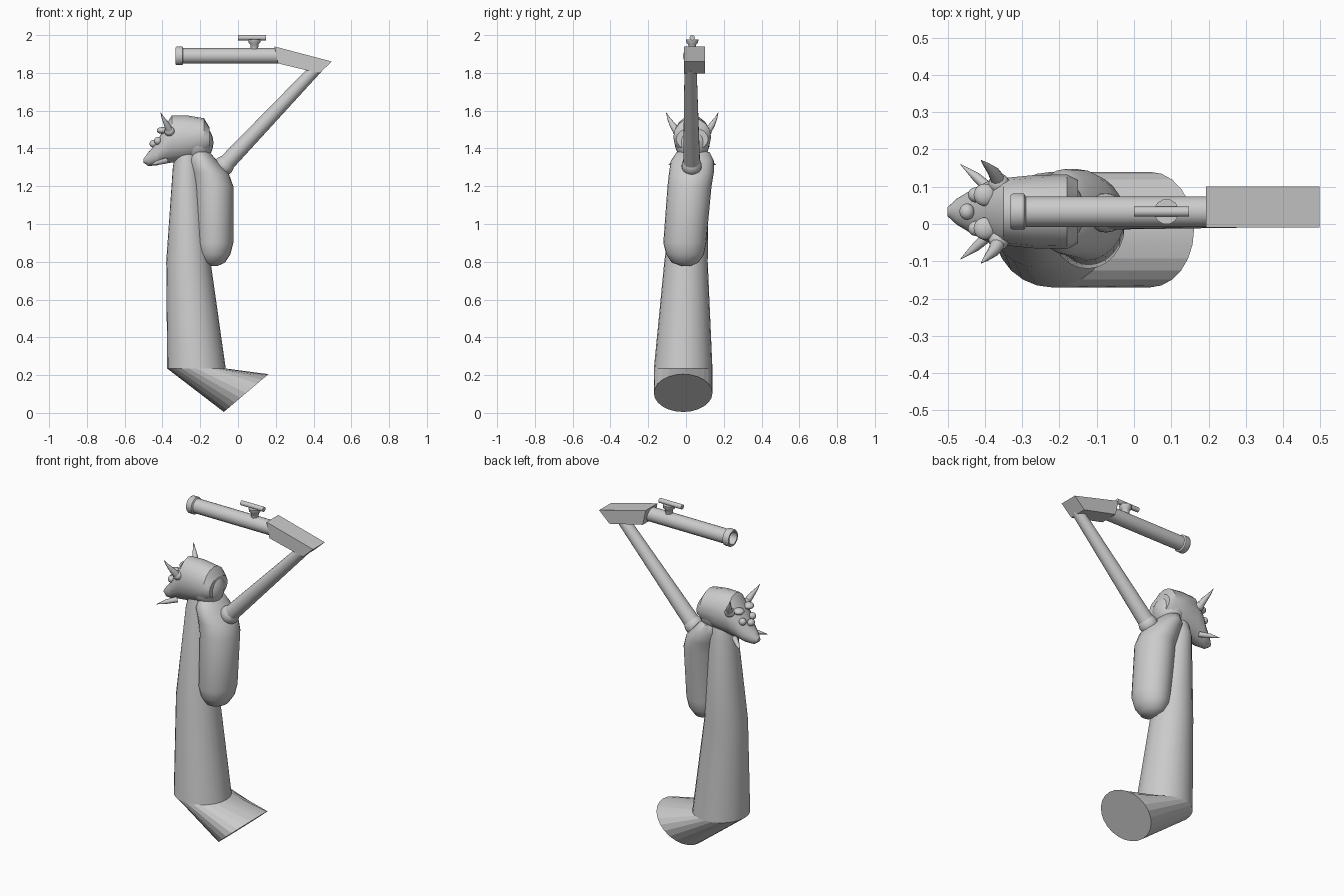
import bpy, bmesh, math
from mathutils import Vector

cube = bpy.data.objects.get("Cube")
if cube:
    bpy.data.objects.remove(cube, do_unlink=True)

grey = bpy.data.materials.new("plain grey")
grey.use_nodes = True
grey.diffuse_color = (0.6, 0.6, 0.6, 1)
grey.node_tree.nodes["Principled BSDF"].inputs["Base Color"].default_value = (0.6, 0.6, 0.6, 1)
MID = 0.033  # sideways centre line of the head and launcher


def finish(name, bm, angle=40):
    bmesh.ops.recalc_face_normals(bm, faces=bm.faces)
    mesh = bpy.data.meshes.new(name)
    bm.to_mesh(mesh)
    bm.free()
    ob = bpy.data.objects.new(name, mesh)
    bpy.context.collection.objects.link(ob)
    mesh.materials.append(grey)
    if angle:
        bpy.ops.object.select_all(action='DESELECT')
        ob.select_set(True)
        bpy.context.view_layer.objects.active = ob
        bpy.ops.object.shade_smooth_by_angle(angle=math.radians(angle))
    return ob


def loft(name, rings, angle=40):
    """Skin a list of point rings and cap both ends."""
    bm = bmesh.new()
    loops = [[bm.verts.new(p) for p in ring] for ring in rings]
    n = len(loops[0])
    for a, b in zip(loops, loops[1:]):
        for i in range(n):
            j = (i + 1) % n
            bm.faces.new((a[i], a[j], b[j], b[i]))
    bm.faces.new(loops[0])
    bm.faces.new(loops[-1])
    return finish(name, bm, angle)


def ellipse(c, u, v, n=24):
    c, u, v = Vector(c), Vector(u), Vector(v)
    return [c + u * math.cos(2 * math.pi * i / n) + v * math.sin(2 * math.pi * i / n)
            for i in range(n)]


def level(x0, x1, y0, y1, z):
    """Horizontal ring given by its extents."""
    return ellipse(((x0 + x1) / 2, (y0 + y1) / 2, z), ((x1 - x0) / 2, 0, 0), (0, (y1 - y0) / 2, 0))


def tube(name, path, n=20):
    """Round bar along (point, radius) pairs, squared to its overall direction."""
    d = (Vector(path[-1][0]) - Vector(path[0][0])).normalized()
    u = d.orthogonal().normalized()
    v = d.cross(u)
    return loft(name, [ellipse(p, u * r, v * r, n) for p, r in path])


def ball(name, c, size):
    bm = bmesh.new()
    bmesh.ops.create_uvsphere(bm, u_segments=20, v_segments=12, radius=1)
    for v in bm.verts:
        v.co = Vector(c) + Vector([a * b for a, b in zip(v.co, size)])
    return finish(name, bm, 60)


# Robe and the slanted foot flare beneath it
hem = level(-0.375, -0.065, -0.17, 0.14, 0.235)
loft("robe", [hem,
              level(-0.38, -0.145, -0.115, 0.115, 0.8),
              level(-0.345, -0.2, -0.05, 0.12, 1.3),
              level(-0.33, -0.21, -0.03, 0.1, 1.38)], 30)
loft("foot_flare", [hem, ellipse((0.043, -0.015, 0.105), (0.118, 0, 0.1), (0, 0.155, 0))], 8)

# Back pack: a leaning capsule that narrows to a shoulder at the top
loft("back_pack", [level(-0.15, -0.11, -0.02, 0.02, 0.777),
                   level(-0.19, -0.07, -0.075, 0.065, 0.795),
                   level(-0.215, -0.04, -0.105, 0.095, 0.84),
                   level(-0.225, -0.025, -0.12, 0.107, 0.9),
                   level(-0.235, -0.025, -0.098, 0.135, 1.2),
                   level(-0.25, -0.05, -0.09, 0.147, 1.27),
                   level(-0.265, -0.11, -0.08, 0.147, 1.335),
                   level(-0.25, -0.15, -0.05, 0.125, 1.38),
                   level(-0.22, -0.18, 0.01, 0.06, 1.398)], 50)

# Arm and elbow block
ball("shoulder_ball", (-0.075, 0.03, 1.308), (0.053, 0.053, 0.053))
tube("arm", [((-0.075, 0.03, 1.308), 0.045), ((0.42, 0.024, 1.83), 0.032)])
side = [(0.193, 1.94), (0.497, 1.86), (0.43, 1.798), (0.212, 1.85)]
loft("elbow_block", [[(x, y, z) for x, z in side] for y in (-0.01, 0.1)], 0)

# Launcher barrel with a hollow flared muzzle
profile = [(0.22, 0.041), (-0.29, 0.041), (-0.295, 0.049), (-0.325, 0.049),
           (-0.331, 0.045), (-0.331, 0.036), (-0.28, 0.033)]
tube("barrel", [((x, MID, 1.89), r) for x, r in profile])
tube("handle_post", [((0.087, MID, 1.925), 0.02), ((0.087, MID, 1.95), 0.022),
                     ((0.087, MID, 1.96), 0.032), ((0.087, MID, 1.978), 0.034)], 12)
tube("handle_bar", [((0.0, MID, 1.986), 0.014), ((0.147, MID, 1.986), 0.014)], 12)

# Head: skull, crested cap and beaked face
ball("skull", (-0.215, MID, 1.43), (0.085, 0.092, 0.1))


def slab(x, lo, hi, half, lean=0.0):
    """Rounded upright section of the head."""
    return ellipse((x, MID, (lo + hi) / 2), (lean, 0, (hi - lo) / 2), (0, half, 0), 16)


loft("head", [slab(-0.5, 1.325, 1.345, 0.012),
              slab(-0.475, 1.307, 1.38, 0.035),
              slab(-0.43, 1.31, 1.43, 0.062),
              slab(-0.395, 1.32, 1.505, 0.08),
              slab(-0.35, 1.325, 1.575, 0.09),
              slab(-0.27, 1.335, 1.575, 0.098),
              slab(-0.18, 1.36, 1.56, 0.1),
              slab(-0.15, 1.39, 1.51, 0.085)], 30)

# Paired features of the face
for s, label in ((1, "back"), (-1, "front")):
    def at(x, y, z):
        return (x, MID + s * y, z)
    ball("horn_socket_" + label, at(-0.362, 0.075, 1.49), (0.028, 0.028, 0.026))
    tube("horn_" + label, [(at(-0.362, 0.08, 1.49), 0.021), (at(-0.376, 0.105, 1.525), 0.016),
                           (at(-0.396, 0.125, 1.56), 0.008), (at(-0.41, 0.138, 1.59), 0.001)], 10)
    tube("tusk_" + label, [(at(-0.38, 0.055, 1.335), 0.016), (at(-0.425, 0.095, 1.325), 0.012),
                           (at(-0.465, 0.127, 1.312), 0.001)], 10)
    ball("eye_" + label, at(-0.425, 0.045, 1.44), (0.02, 0.02, 0.02))
    ball("brow_" + label, at(-0.4, 0.045, 1.495), (0.03, 0.03, 0.018))
ball("nose_bump", (-0.448, MID, 1.425), (0.02, 0.022, 0.02))
